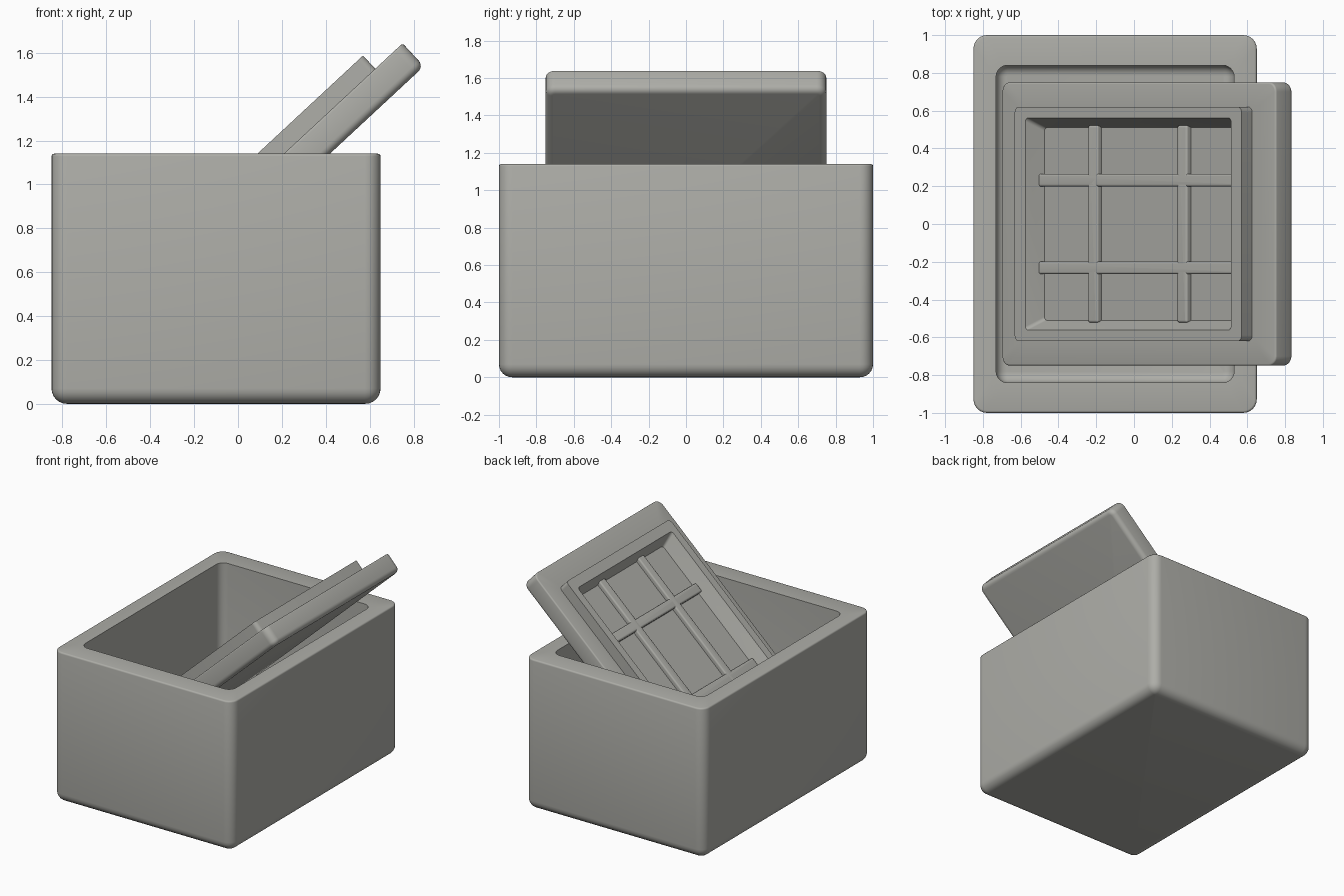
import bpy, bmesh, math
from mathutils import Matrix

if "Cube" in bpy.data.objects:
    bpy.data.objects.remove(bpy.data.objects["Cube"])

grey = bpy.data.materials.new("warm_grey")
grey.diffuse_color = (0.42, 0.42, 0.39, 1)
grey.use_nodes = True
grey.node_tree.nodes["Principled BSDF"].inputs["Base Color"].default_value = grey.diffuse_color


def ring_points(hx, hy, r, z, seg=6):
    """Rounded rectangle as one closed ring of points."""
    r = max(r, 0.002)
    pts = []
    for q, (sx, sy) in enumerate([(1, 1), (-1, 1), (-1, -1), (1, -1)]):
        for k in range(seg + 1):
            a = math.radians(90 * (q + k / seg))
            pts.append((sx * (hx - r) + r * math.cos(a),
                        sy * (hy - r) + r * math.sin(a), z))
    return pts


def fillet(hx, hy, r, z, R, up, rising, n=6):
    """Rings for a rounded edge at height z; up=1 rounds a bottom edge, -1 a top edge."""
    rings = []
    for k in range(n + 1):
        a = math.radians(90 * k / n)
        i = R * (1 - math.sin(a))
        rings.append((hx - i, hy - i, r - i, z + up * R * (1 - math.cos(a))))
    return rings if rising else rings[::-1]


def loft(name, rings, matrix):
    """Skin a stack of rings and cap both ends."""
    bm = bmesh.new()
    loops = [[bm.verts.new(p) for p in ring_points(*r)] for r in rings]
    n = len(loops[0])
    for a, b in zip(loops, loops[1:]):
        for i in range(n):
            j = (i + 1) % n
            bm.faces.new((a[i], a[j], b[j], b[i]))
    bm.faces.new(loops[0][::-1])
    bm.faces.new(loops[-1])
    bmesh.ops.recalc_face_normals(bm, faces=bm.faces)
    me = bpy.data.meshes.new(name)
    bm.to_mesh(me)
    bm.free()
    me.materials.append(grey)
    ob = bpy.data.objects.new(name, me)
    bpy.context.collection.objects.link(ob)
    ob.matrix_world = matrix
    bpy.ops.object.select_all(action='DESELECT')
    ob.select_set(True)
    bpy.context.view_layer.objects.active = ob
    bpy.ops.object.shade_smooth_by_angle(angle=math.radians(35))
    return ob


# open box: outer shell, rim, then inner walls down to the floor
box = fillet(0.75, 1.0, 0.072, 0, 0.07, 1, True)
box += fillet(0.75, 1.0, 0.072, 1.14, 0.012, -1, False, 3)
box += [(0.63, 0.84, 0.06, 1.14)]
box += fillet(0.63, 0.84, 0.06, 0.17, 0.055, 1, False)
loft("box", box, Matrix.Translation((-0.1, 0, 0)))

# lid, leaning inside the box with its underside facing up
tilt = Matrix.Translation((0.025, 0, 0.969)) @ Matrix.Rotation(math.radians(-42.9), 4, 'Y')
lid = fillet(0.99, 0.75, 0.05, -0.143, 0.035, 1, True)
lid += fillet(0.99, 0.75, 0.05, 0, 0.01, -1, False, 3)
lid += [(0.82, 0.62, 0.03, 0), (0.82, 0.62, 0.03, 0.082),    # raised lip
        (0.742, 0.562, 0.02, 0.082), (0.70, 0.51, 0.02, -0.02)]  # recess
loft("lid", lid, tilt)


# stiffening ribs across the lid recess
def rib(name, x, y, hx, hy):
    rings = [(hx, hy, 0.012, -0.03)] + fillet(hx, hy, 0.012, 0.013, 0.012, -1, False, 4)
    loft(name, rings, tilt @ Matrix.Translation((x, y, 0)))


for s, side in ((-1, "low"), (1, "high")):
    rib("long_rib_" + side, 0, s * 0.232, 0.715, 0.034)
    rib("cross_rib_" + side, s * 0.323, 0, 0.036, 0.522)
